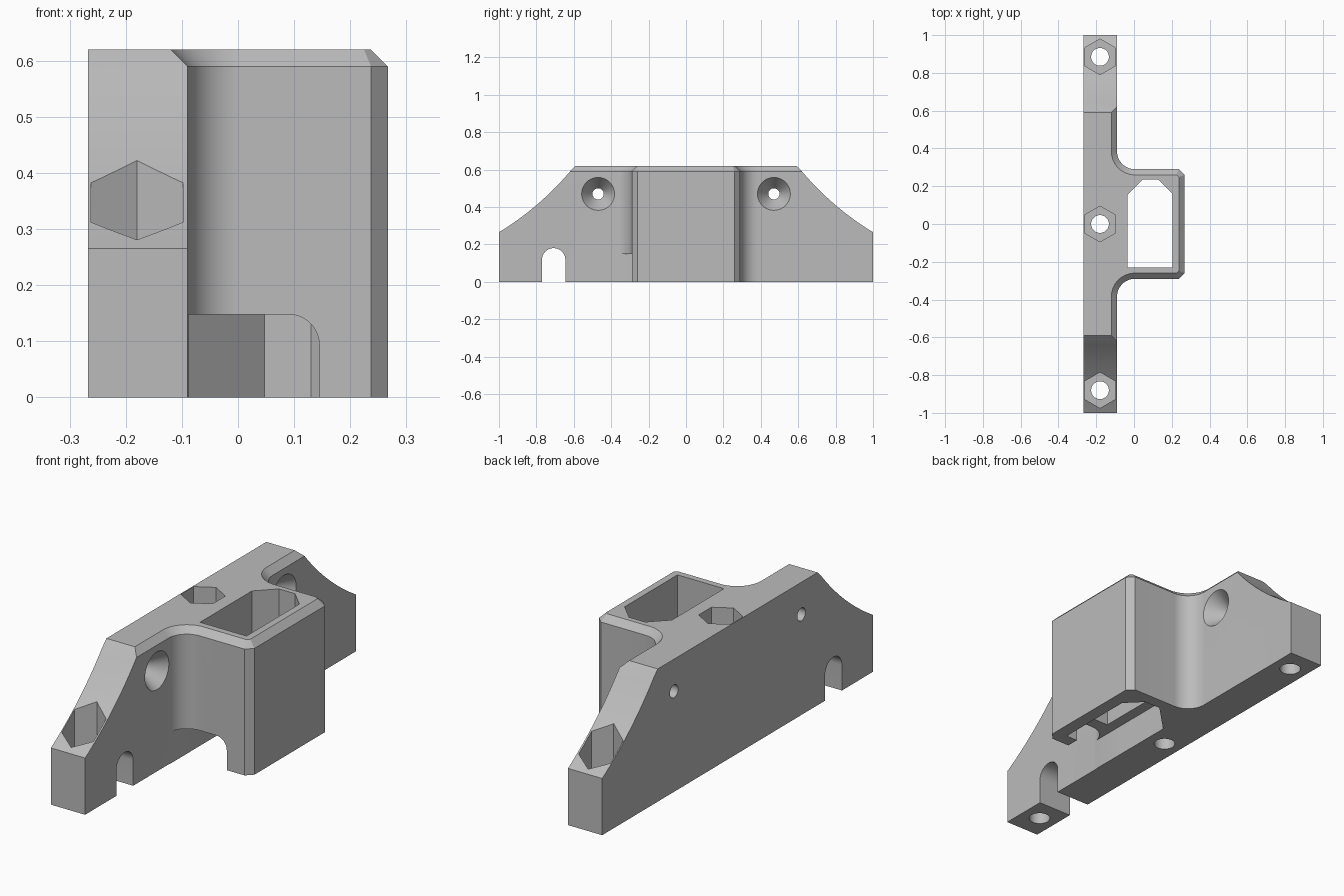
import bpy, bmesh
from math import sin, cos, pi, radians, hypot, sqrt, asin, atan2

if "Cube" in bpy.data.objects:
    bpy.data.objects.remove(bpy.data.objects["Cube"])

TOP, BEVEL = 0.62, 0.03
BACK, FACE, FRONT = -0.267, -0.09, 0.267     # plate back, plate face, box face (x)
SOCKET_X = -0.18

grey = bpy.data.materials.new("plain grey")
grey.use_nodes = True
grey.diffuse_color = (0.5, 0.5, 0.5, 1)
grey.node_tree.nodes["Principled BSDF"].inputs["Base Color"].default_value = (0.5, 0.5, 0.5, 1)


def loft(name, ring_a, ring_b, *more):
    """Closed solid through rings that have equal point counts."""
    bm = bmesh.new()
    rings = [[bm.verts.new(p) for p in r] for r in (ring_a, ring_b, *more)]
    n = len(ring_a)
    for a, b in zip(rings, rings[1:]):
        for i in range(n):
            j = (i + 1) % n
            bm.faces.new((a[i], a[j], b[j], b[i]))
    bm.faces.new(rings[0][::-1])
    bm.faces.new(rings[-1])
    bmesh.ops.recalc_face_normals(bm, faces=bm.faces)
    mesh = bpy.data.meshes.new(name)
    bm.to_mesh(mesh)
    bm.free()
    obj = bpy.data.objects.new(name, mesh)
    bpy.context.collection.objects.link(obj)
    mesh.materials.append(grey)
    return obj


def prism(name, pts, axis, lo, hi):
    """Extrude a flat profile along x, y or z."""
    place = {"x": lambda p, t: (t, p[0], p[1]),
             "y": lambda p, t: (p[0], t, p[1]),
             "z": lambda p, t: (p[0], p[1], t)}[axis]
    return loft(name, [place(p, lo) for p in pts], [place(p, hi) for p in pts])


def arc(cx, cy, r, start, end, n):
    angles = [radians(start + (end - start) * i / n) for i in range(n + 1)]
    return [(cx + r * cos(a), cy + r * sin(a)) for a in angles]


def circle(cx, cy, r, n=40, turn=0):
    return arc(cx, cy, r, turn, turn + 360, n)[:-1]


def outline(d):
    """Plan of plate and box, with the front edges drawn in by d."""
    half, face, c = 0.29 - d, FRONT - d, BEVEL - d * (2 - sqrt(2))
    r = 0.095
    side = arc(FACE + r, -0.29 - r, r + d, 180, 90, 14)
    side += [(face - c, -half), (face, -half + c)]
    right = [(BACK, -1), (FACE - d, -1)] + side
    return right + [(x, -y) for x, y in reversed(right)]


# Main body: plate with projecting box, bevelled along the front top edge
body = loft("mounting_bracket",
            [(x, y, 0) for x, y in outline(0)],
            [(x, y, TOP - BEVEL) for x, y in outline(0)],
            [(x, y, TOP) for x, y in outline(BEVEL)])


def cut(cutter):
    cutter.hide_render = True
    mod = body.modifiers.new("cut", "BOOLEAN")
    mod.operation, mod.solver, mod.object = "DIFFERENCE", "EXACT", cutter
    bpy.ops.object.select_all(action="DESELECT")
    bpy.context.view_layer.objects.active = body
    body.select_set(True)
    bpy.ops.object.modifier_apply(modifier=mod.name)
    bpy.data.objects.remove(cutter)


# Concave sloping shoulders at both ends
y0, z0, y1, z1 = -1, 0.265, -0.62, 0.59
chord, radius = hypot(y1 - y0, z1 - z0), 1.56
tilt, half = atan2(z1 - z0, y1 - y0), asin(chord / 2 / radius)
rise = radius * cos(half)
cy = (y0 + y1) / 2 - rise * sin(tilt)
cz = (z0 + z1) / 2 + rise * cos(tilt)
mid = tilt - pi / 2
slope = [(cy + radius * cos(mid + t * half), cz + radius * sin(mid + t * half))
         for t in [i / 8 - 1 for i in range(17)]]
step = 0.1
slope = ([(y0 - step, z0 - step * 0.6)] + slope +
         [(-0.59, TOP), (-0.59 + step, TOP + step), (y0 - step, TOP + step)])
for s in (1, -1):
    cut(prism("shoulder_cutter", [(s * y, z) for y, z in slope], "x", -1, 1))

# Open shaft through the box
cut(prism("shaft_cutter", [(-0.035, -0.23), (0.205, -0.23), (0.205, 0.16), (0.13, 0.235),
                           (0.047, 0.235), (-0.035, 0.153)], "z", -1, 1))

# Channel under the front wall, and its recess beside the shaft
LEFT, ROOF, RIGHT, R = -0.088, 0.148, 0.145, 0.055
cut(prism("channel_cutter", [(LEFT, -1), (RIGHT, -1)] +
          arc(RIGHT - R, ROOF - R, R, 0, 90, 10) + [(LEFT, ROOF)], "y", -0.5, -0.1))
cut(prism("recess_cutter", [(LEFT, -0.2), (0, -0.2), (0, 0.188), (LEFT, 0.1)],
          "z", -1, ROOF))

# Vertical bolt holes with hexagonal sockets
for y in (-0.88, 0, 0.885):
    cut(prism("bolt_hole_cutter", circle(SOCKET_X, y, 0.047), "z", -1, 1))
    cut(prism("socket_cutter", circle(SOCKET_X, y, 0.0945, 6, 30), "z", 0.15, 1))

# Countersunk screw holes through the plate
for y in (-0.47, 0.47):
    rings = [[(x, *p) for p in circle(y, 0.47, r)]
             for x, r in ((-1, 0.03), (FACE - 0.08, 0.03), (FACE, 0.088), (0.1, 0.088))]
    cut(loft("screw_hole_cutter", *rings))

# Arched cable slot near the front end
cut(prism("slot_cutter", [(-0.77, -1), (-0.645, -1)] +
          arc(-0.7075, 0.1175, 0.0625, 0, 180, 20), "x", -1, 1))

bpy.ops.object.shade_smooth_by_angle(angle=radians(28))
